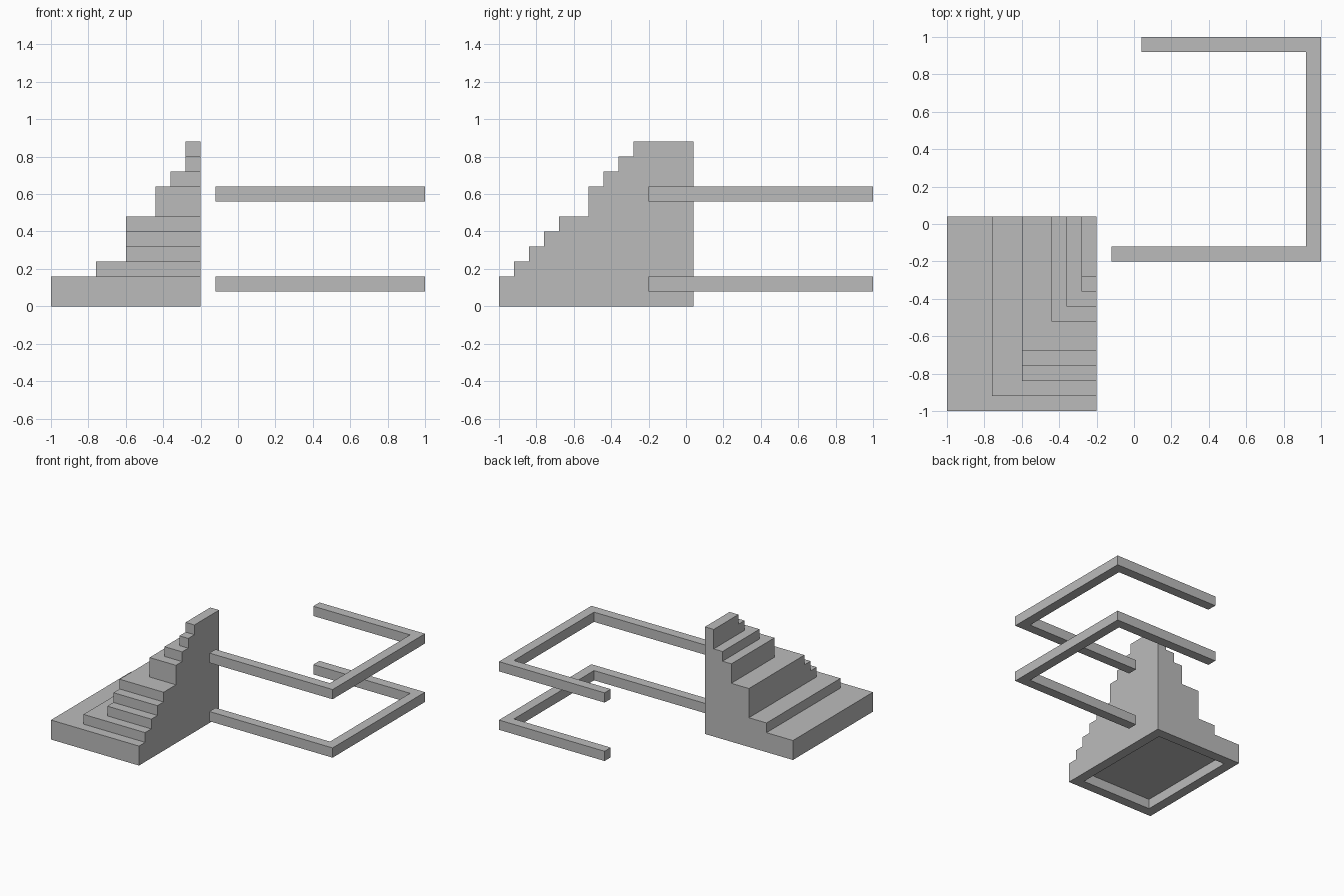
import bpy
import bmesh

cube = bpy.data.objects.get("Cube")
if cube:
    bpy.data.objects.remove(cube, do_unlink=True)

grey = bpy.data.materials.new("plain grey")
grey.use_nodes = True
grey.diffuse_color = (0.5, 0.5, 0.5, 1)
grey.node_tree.nodes["Principled BSDF"].inputs["Base Color"].default_value = (0.5, 0.5, 0.5, 1)

T = 0.08                    # module: rail thickness, step rise and rim width
WALL_X, WALL_Y = -0.20, 0.04  # the two flat sides shared by all steps


def finish(name, bm):
    bmesh.ops.recalc_face_normals(bm, faces=bm.faces)
    mesh = bpy.data.meshes.new(name)
    bm.to_mesh(mesh)
    bm.free()
    mesh.materials.append(grey)
    obj = bpy.data.objects.new(name, mesh)
    bpy.context.collection.objects.link(obj)


def prism(outline, z0, z1):
    """Extrude a flat outline from z0 up to z1; also return its bottom face."""
    bm = bmesh.new()
    bottom = bm.faces.new([bm.verts.new((x, y, z0)) for x, y in outline])
    ext = bmesh.ops.extrude_face_region(bm, geom=[bottom], use_keep_orig=True)
    verts = [g for g in ext["geom"] if isinstance(g, bmesh.types.BMVert)]
    bmesh.ops.translate(bm, verts=verts, vec=(0, 0, z1 - z0))
    bmesh.ops.recalc_face_normals(bm, faces=bm.faces)
    return bm, bottom


def step_outline(x, y):
    return [(x, y), (WALL_X, y), (WALL_X, WALL_Y), (x, WALL_Y)]


# Base slab with a rimmed recess underneath
bm, bottom = prism(step_outline(-1, -1), 0, 2 * T)
bmesh.ops.inset_region(bm, faces=[bottom], thickness=T, use_even_offset=True)
ext = bmesh.ops.extrude_discrete_faces(bm, faces=[bottom])
bmesh.ops.translate(bm, verts=ext["faces"][0].verts, vec=(0, 0, T))
finish("base", bm)

# Steps climbing into the corner: outer x, front y, top z
steps = [
    (-0.76, -0.92, 0.24), (-0.60, -0.84, 0.32), (-0.60, -0.76, 0.40),
    (-0.60, -0.68, 0.48), (-0.44, -0.52, 0.64), (-0.36, -0.44, 0.72),
    (-0.28, -0.36, 0.80), (-0.28, -0.28, 0.88),
]
z = 2 * T
for i, (x, y, top) in enumerate(steps, 1):
    finish(f"step_{i}", prism(step_outline(x, y), z, top)[0])
    z = top

# Two C-shaped rails, one above the other
rail = [(-0.12, -0.20), (1, -0.20), (1, 1), (0.04, 1),
        (0.04, 1 - T), (1 - T, 1 - T), (1 - T, -0.20 + T), (-0.12, -0.20 + T)]
for name, z in (("lower_rail", 0.08), ("upper_rail", 0.56)):
    finish(name, prism(rail, z, z + T)[0])
